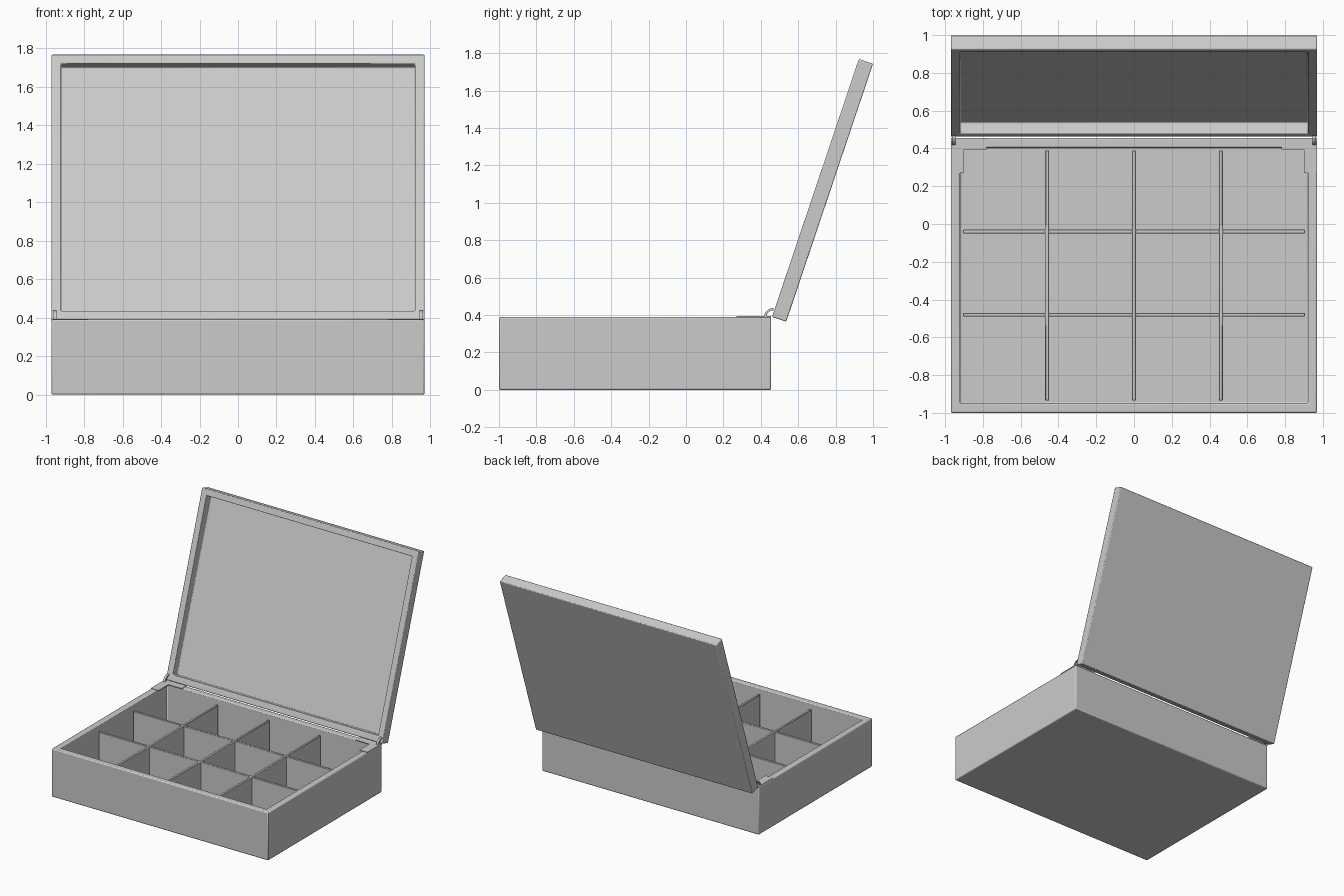
import bpy, bmesh, math
from mathutils import Matrix, Vector

if "Cube" in bpy.data.objects:
    bpy.data.objects.remove(bpy.data.objects["Cube"], do_unlink=True)

WIDTH, DEPTH, HEIGHT = 1.94, 1.455, 0.39
WALL = 0.07
FRONT = -1.0
BACK = FRONT + DEPTH
LID_THICK = 0.08
LEAN = math.radians(18.6)


def finish(name, bm, bevel=0.0, segments=2):
    bmesh.ops.recalc_face_normals(bm, faces=bm.faces[:])
    mesh = bpy.data.meshes.new(name)
    bm.to_mesh(mesh)
    bm.free()
    obj = bpy.data.objects.new(name, mesh)
    bpy.context.collection.objects.link(obj)
    if bevel:
        mod = obj.modifiers.new("Soft edges", 'BEVEL')
        mod.width = bevel
        mod.segments = segments
        mod.limit_method = 'ANGLE'
        bpy.ops.object.select_all(action='DESELECT')
        obj.select_set(True)
        bpy.context.view_layer.objects.active = obj
        bpy.ops.object.shade_smooth_by_angle(angle=math.radians(40))
    return obj


def box_mesh(low, high):
    bm = bmesh.new()
    low, high = Vector(low), Vector(high)
    matrix = Matrix.Translation((low + high) / 2) @ Matrix.Diagonal((high - low).to_4d())
    matrix[3][3] = 1
    bmesh.ops.create_cube(bm, size=1, matrix=matrix)
    return bm


def tray(name, height, floor, bevel):
    """Open box with its front lower edge on the local x axis."""
    bm = box_mesh((-WIDTH / 2, 0, 0), (WIDTH / 2, DEPTH, height))
    top = max(bm.faces, key=lambda f: f.calc_center_median().z)
    bmesh.ops.inset_region(bm, faces=[top], thickness=WALL)
    inner = bmesh.ops.extrude_discrete_faces(bm, faces=[top])["faces"][0]
    bmesh.ops.translate(bm, verts=inner.verts[:], vec=(0, 0, floor - height))
    return finish(name, bm, bevel)


def extruded_profile(name, points, offset):
    bm = bmesh.new()
    face = bm.faces.new([bm.verts.new(p) for p in points])
    extra = bmesh.ops.extrude_face_region(bm, geom=[face])["geom"]
    verts = [v for v in extra if isinstance(v, bmesh.types.BMVert)]
    bmesh.ops.translate(bm, verts=verts, vec=offset)
    return finish(name, bm)


# Base and open lid
base = tray("box_base", HEIGHT, 0.03, 0.008)
base.location.y = FRONT

lid = tray("lid", LID_THICK, 0.014, 0.006)
pivot = Matrix.Translation((0, 0.46, HEIGHT))
lid.matrix_world = (pivot @ Matrix.Rotation(math.pi / 2 - LEAN, 4, 'X')
                    @ Matrix.Translation((0, 0, -LID_THICK)))

# Compartment dividers
inner_x = WIDTH / 2 - WALL + 0.005
half, top_z = 0.01, 0.35
for i, x in enumerate((-0.46, 0, 0.46)):
    finish(f"long_divider_{i + 1}",
           box_mesh((x - half, FRONT + WALL - 0.005, 0.025),
                    (x + half, BACK - WALL + 0.005, top_z)), 0.003, 1)
for i, y in enumerate((-0.48, -0.04)):
    finish(f"cross_divider_{i + 1}",
           box_mesh((-inner_x, y - half, 0.025), (inner_x, y + half, top_z - 0.003)), 0.003, 1)

# Hinges: L-shaped leaf and curved link on each side
for side, label in ((1, "left"), (-1, "right")):
    outer, inner, tip = 0.97 * side, 0.9 * side, 0.78 * side
    leaf = [(outer, 0.27), (outer, BACK), (tip, BACK), (tip, 0.395),
            (inner, 0.395), (inner, 0.27)]
    extruded_profile(f"{label}_hinge_leaf", [(x, y, HEIGHT - 0.003) for x, y in leaf],
                     (0, 0, 0.007))
    angles = [math.pi / 2 * k / 8 for k in range(9)]
    arc = [(0.05, a) for a in angles] + [(0.038, a) for a in reversed(angles)]
    link = [(0.945 * side, 0.468 - r * math.cos(a), HEIGHT - 0.002 + r * math.sin(a))
            for r, a in arc]
    extruded_profile(f"{label}_hinge_link", link, (0.018 * side, 0, 0))
